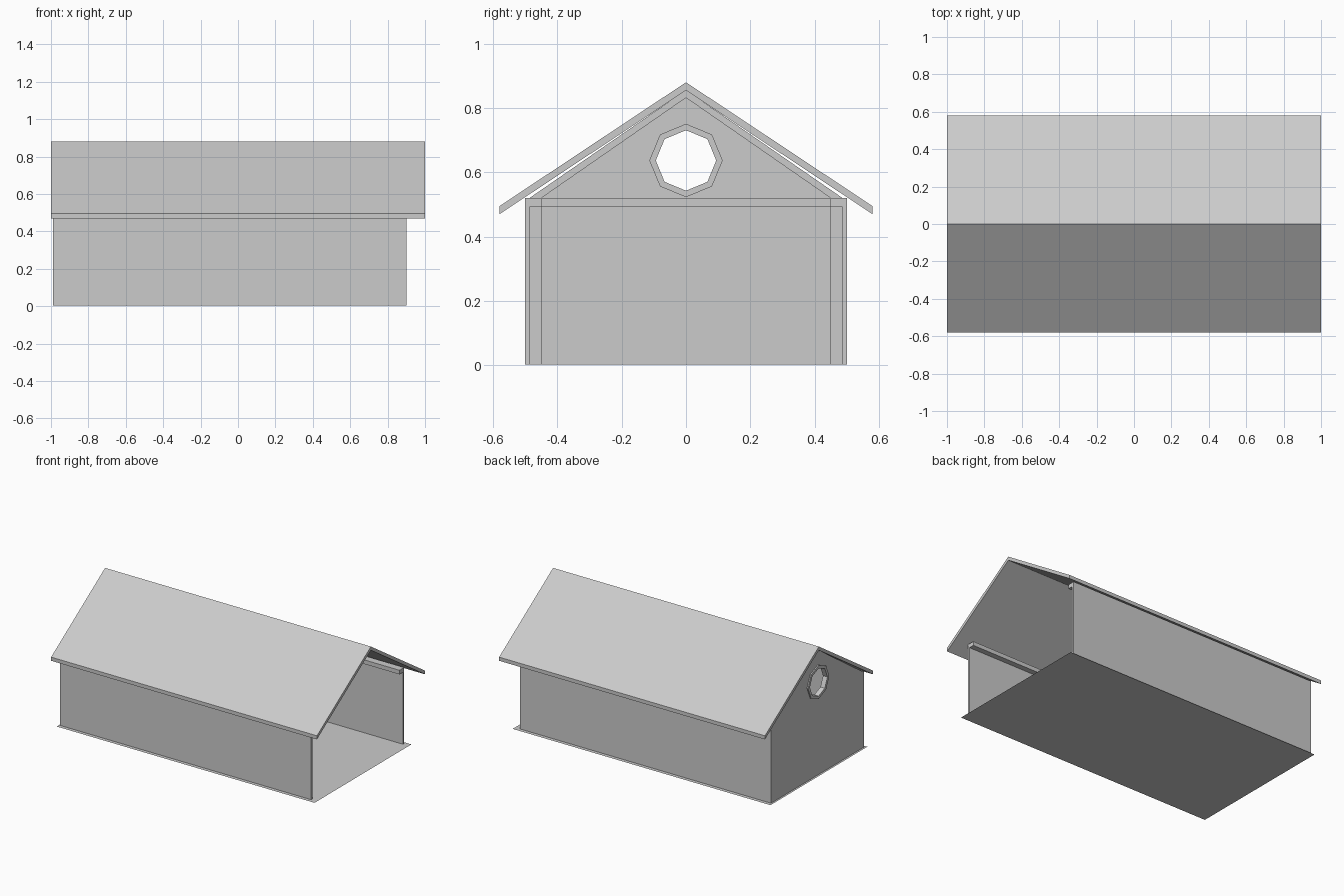
import bpy, bmesh, math

if "Cube" in bpy.data.objects:
    bpy.data.objects.remove(bpy.data.objects["Cube"])


def prism(name, profile, x0, x1):
    """Extrude a (y, z) profile along x."""
    bm = bmesh.new()
    face = bm.faces.new([bm.verts.new((x0, y, z)) for y, z in profile])
    ext = bmesh.ops.extrude_face_region(bm, geom=[face])
    for g in ext["geom"]:
        if isinstance(g, bmesh.types.BMVert):
            g.co.x = x1
    bmesh.ops.recalc_face_normals(bm, faces=bm.faces[:])
    mesh = bpy.data.meshes.new(name)
    bm.to_mesh(mesh)
    bm.free()
    obj = bpy.data.objects.new(name, mesh)
    bpy.context.collection.objects.link(obj)
    return obj


def rect(y0, y1, z0, z1):
    return [(y0, z0), (y1, z0), (y1, z1), (y0, z1)]


def octagon(r, zc=0.637):
    return [(r * math.cos(i * math.pi / 4), zc + r * math.sin(i * math.pi / 4))
            for i in range(8)]


def cut(obj, cutter):
    mod = obj.modifiers.new("opening", 'BOOLEAN')
    mod.operation = 'DIFFERENCE'
    mod.solver = 'EXACT'
    mod.object = cutter


BACK, WALL_END = -0.99, 0.90
INNER = BACK + 0.013
FRAME = INNER + 0.037

# Roof: one folded slab
prism("roof", [(-0.58, 0.47), (0, 0.855), (0.58, 0.47),
               (0.58, 0.495), (0, 0.88), (-0.58, 0.495)], -1, 1)

# Floor: thin flat sheet
bpy.ops.mesh.primitive_plane_add(size=1, location=(-0.03, 0, 0))
floor = bpy.context.object
floor.name = "floor"
floor.scale = (1.94, 1.04, 1)

# Gable end wall with round window
gable = prism("gable_wall", [(-0.5, 0.003), (0.5, 0.003), (0.5, 0.52), (0.487, 0.52),
                             (0, 0.856), (-0.487, 0.52), (-0.5, 0.52)], BACK, INNER)
hole = prism("window_cutter", octagon(0.094), -1.2, -0.8)
hole.hide_render = True
hole.hide_set(True)
ring = prism("window_frame", octagon(0.114), BACK - 0.008, INNER + 0.012)
for part in (gable, ring):
    cut(part, hole)

# Tie beam across the gable
prism("tie_beam", rect(-0.45, 0.45, 0.492, 0.52), INNER, FRAME)

# Mirrored side parts: walls, top rails, corner posts, rafters
for side, s in (("left", 1), ("right", -1)):
    prism(f"{side}_wall", rect(s * 0.487, s * 0.5, 0.003, 0.52), INNER, WALL_END)
    prism(f"{side}_top_rail", rect(s * 0.45, s * 0.487, 0.492, 0.52), INNER, WALL_END)
    prism(f"{side}_corner_post", rect(s * 0.45, s * 0.487, 0.003, 0.492), INNER, FRAME)
    prism(f"{side}_rafter", [(s * 0.45, 0.52), (s * 0.487, 0.52), (0, 0.856), (0, 0.832)],
          INNER, FRAME)
